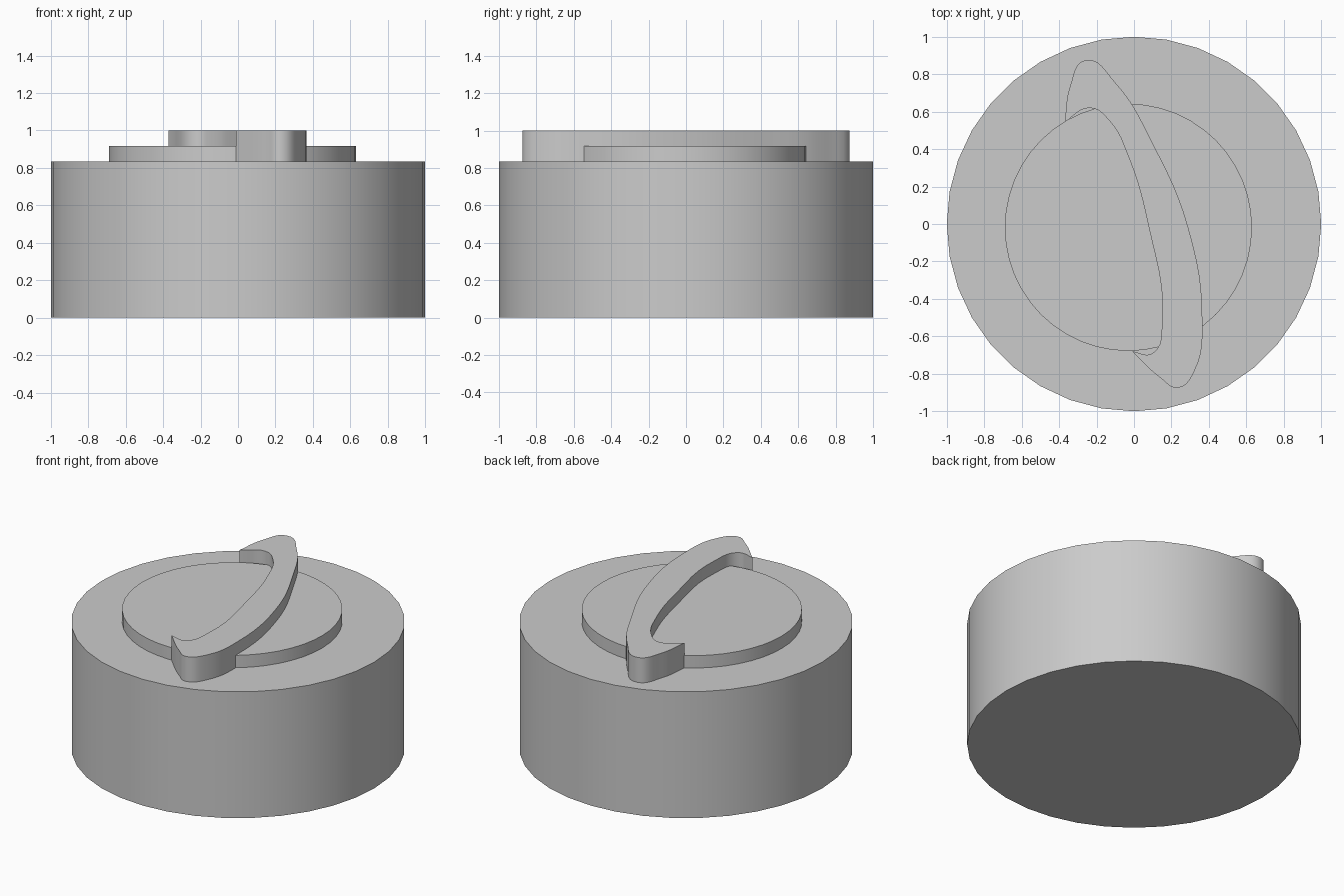
import bpy, bmesh, math

default = bpy.data.objects.get("Cube")
if default:
    bpy.data.objects.remove(default)

grey = bpy.data.materials.new("light grey")
grey.use_nodes = True
grey.diffuse_color = (0.6, 0.6, 0.6, 1)
grey.node_tree.nodes["Principled BSDF"].inputs["Base Color"].default_value = (0.6, 0.6, 0.6, 1)


def finish(obj, name):
    """Name, colour and smooth the part."""
    obj.name = name
    obj.data.materials.clear()
    obj.data.materials.append(grey)
    bpy.ops.object.select_all(action="DESELECT")
    obj.select_set(True)
    bpy.context.view_layer.objects.active = obj
    bpy.ops.object.shade_smooth_by_angle(angle=math.radians(35))


def disc(name, radius, bottom, top, centre=(0, 0), sides=36):
    bpy.ops.mesh.primitive_cylinder_add(
        vertices=sides, radius=radius, depth=top - bottom,
        location=(*centre, (bottom + top) / 2))
    finish(bpy.context.object, name)


# Thick round base and the low raised disc on it
disc("base", 1.0, 0, 0.835)
disc("raised_disc", 0.66, 0.825, 0.917, (-0.03, -0.018), 48)

# Crescent outline: outer arc from tip to tip, then back along the inner arc
outer = [(-0.37, 0.545), (-0.34, 0.74), (-0.26, 0.875), (-0.1, 0.755), (0.1, 0.43),
         (0.29, -0.02), (0.365, -0.52), (0.325, -0.78), (0.235, -0.875), (0.145, -0.825)]
inner = [(-0.01, -0.68), (0.1, -0.69), (0.15, -0.52), (0.075, 0), (-0.03, 0.36),
         (-0.13, 0.55), (-0.235, 0.62)]
bottom, top = 0.825, 1.0
curve = bpy.data.curves.new("crescent", "CURVE")
curve.dimensions = "2D"
curve.fill_mode = "BOTH"
curve.extrude = (top - bottom) / 2
curve.resolution_u = 6
spline = curve.splines.new("BEZIER")
outline = outer + inner
spline.bezier_points.add(len(outline) - 1)
spline.use_cyclic_u = True
for point, (x, y) in zip(spline.bezier_points, outline):
    point.co = (x, y, 0)
    tip = (x, y) in (outer[0], inner[0])
    point.handle_left_type = point.handle_right_type = "VECTOR" if tip else "AUTO"
crescent = bpy.data.objects.new("crescent", curve)
crescent.location.z = (top + bottom) / 2
bpy.context.collection.objects.link(crescent)

# Turn the crescent into one closed mesh
bpy.ops.object.select_all(action="DESELECT")
crescent.select_set(True)
bpy.context.view_layer.objects.active = crescent
bpy.ops.object.convert(target="MESH")
crescent = bpy.context.object
bm = bmesh.new()
bm.from_mesh(crescent.data)
bmesh.ops.remove_doubles(bm, verts=bm.verts, dist=0.0005)
bmesh.ops.recalc_face_normals(bm, faces=bm.faces)
bm.to_mesh(crescent.data)
bm.free()
finish(crescent, "crescent")
